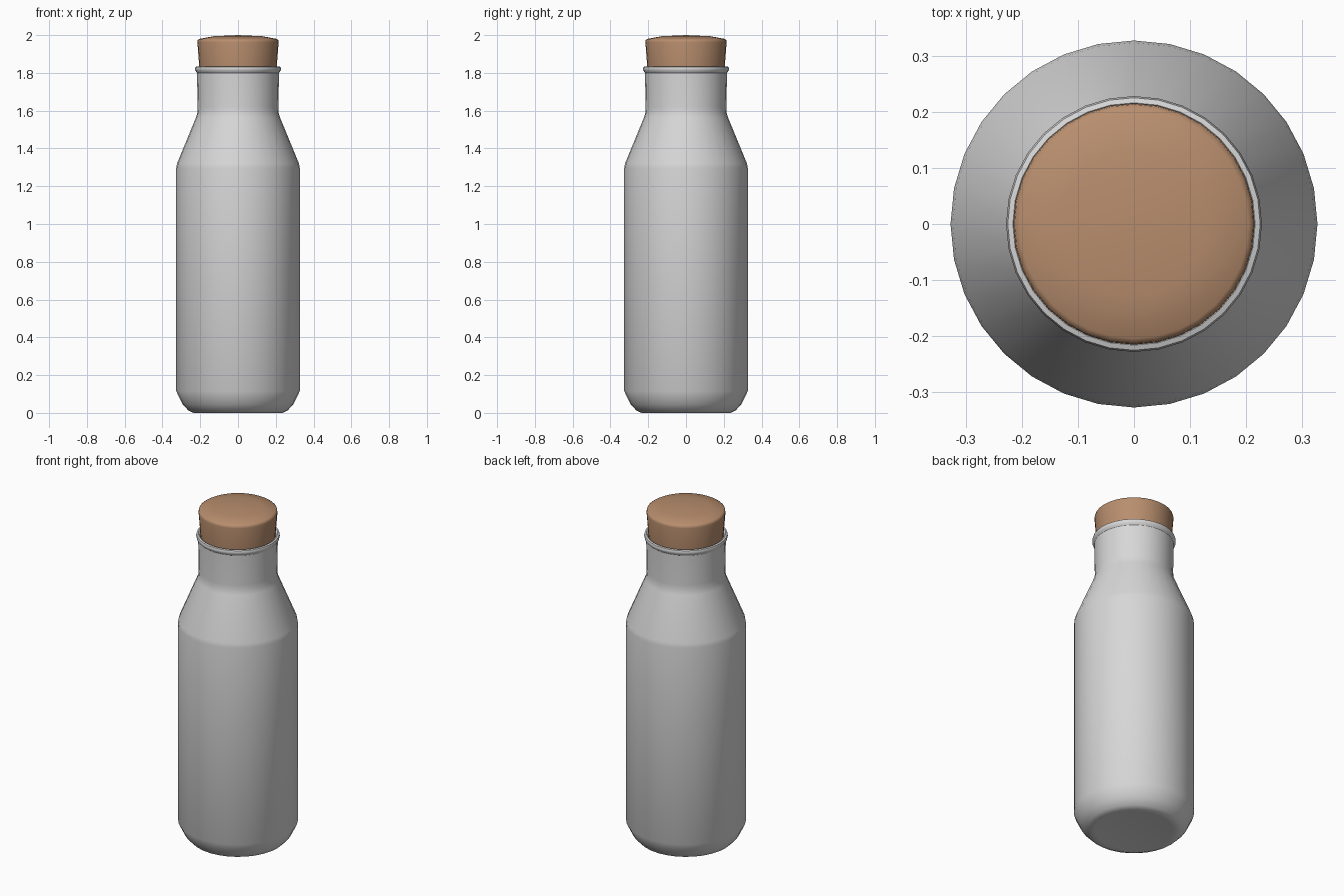
import bpy, bmesh, math

if "Cube" in bpy.data.objects:
    bpy.data.objects.remove(bpy.data.objects["Cube"])

SEGMENTS = 32


def material(name, rgb):
    m = bpy.data.materials.new(name)
    m.diffuse_color = (*rgb, 1.0)
    m.use_nodes = True
    m.node_tree.nodes["Principled BSDF"].inputs["Base Color"].default_value = m.diffuse_color
    return m


def lathe(name, profile, mat, angle):
    """Revolve (radius, height) points about z; radius 0 makes a pole."""
    bm = bmesh.new()
    rings = []
    for r, z in profile:
        if r == 0:
            rings.append([bm.verts.new((0, 0, z))] * SEGMENTS)
        else:
            rings.append([bm.verts.new((r * math.cos(2 * math.pi * i / SEGMENTS),
                                        r * math.sin(2 * math.pi * i / SEGMENTS), z))
                          for i in range(SEGMENTS)])
    for low, high in zip(rings, rings[1:]):
        for i in range(SEGMENTS):
            j = (i + 1) % SEGMENTS
            corners = list(dict.fromkeys((low[i], low[j], high[j], high[i])))
            bm.faces.new(corners)
    bmesh.ops.recalc_face_normals(bm, faces=bm.faces)
    mesh = bpy.data.meshes.new(name)
    bm.to_mesh(mesh)
    bm.free()
    mesh.materials.append(mat)
    ob = bpy.data.objects.new(name, mesh)
    bpy.context.collection.objects.link(ob)
    bpy.ops.object.select_all(action='DESELECT')
    ob.select_set(True)
    bpy.context.view_layer.objects.active = ob
    bpy.ops.object.shade_smooth_by_angle(angle=math.radians(angle))
    return ob


grey = material("bottle grey", (0.68, 0.68, 0.68))
cork = material("cork brown", (0.48, 0.27, 0.155))

# Bottle: rounded base, straight body, sloped shoulder, neck, rolled lip, inner neck wall
lathe("bottle", [
    (0, 0.004), (0.21, 0.004), (0.235, 0.0), (0.262, 0.012), (0.293, 0.045),
    (0.327, 0.115), (0.327, 1.295), (0.323, 1.32),
    (0.222, 1.565), (0.215, 1.59), (0.214, 1.62), (0.217, 1.80),
    (0.226, 1.812), (0.228, 1.822), (0.225, 1.832), (0.216, 1.835),
    (0.207, 1.828), (0.204, 1.80), (0.203, 1.60), (0, 1.60),
], grey, 35)

# Stopper: slightly tapered plug with a rounded edge and shallow dome
lathe("cork_stopper", [
    (0, 1.68), (0.195, 1.68), (0.204, 1.82), (0.215, 1.962), (0.213, 1.974),
    (0.204, 1.98), (0.13, 1.994), (0, 2.0),
], cork, 50)
